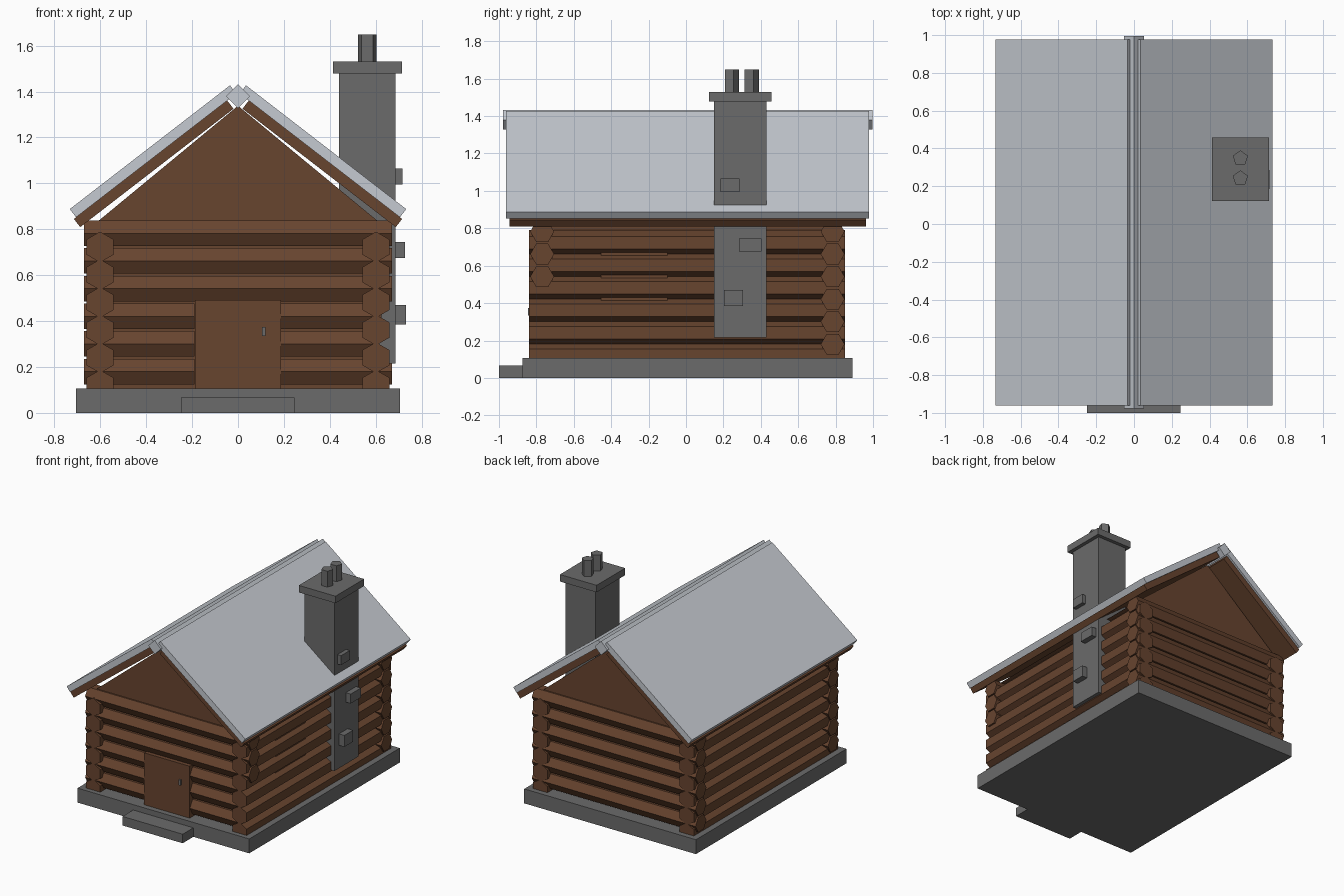
import bpy, bmesh, math
from mathutils import Vector

cube = bpy.data.objects.get("Cube")
if cube:
    bpy.data.objects.remove(cube, do_unlink=True)


def material(name, r, g, b):
    m = bpy.data.materials.new(name)
    m.use_nodes = True
    m.diffuse_color = (r, g, b, 1)
    m.node_tree.nodes["Principled BSDF"].inputs["Base Color"].default_value = (r, g, b, 1)
    return m


WOOD = material("brown wood", 0.137, 0.058, 0.028)
STONE = material("grey stone", 0.146, 0.146, 0.146)
ROOF = material("pale roof", 0.56, 0.59, 0.635)


def prism(name, outline, axis, start, end, mat):
    """Extrude a flat outline along x, y or z; the outline uses the other two axes in order."""
    def place(p, t):
        a, b = p
        return {"x": (t, a, b), "y": (a, t, b), "z": (a, b, t)}[axis]

    bm = bmesh.new()
    near = [bm.verts.new(place(p, start)) for p in outline]
    far = [bm.verts.new(place(p, end)) for p in outline]
    bm.faces.new(near)
    bm.faces.new(far)
    n = len(outline)
    for i in range(n):
        j = (i + 1) % n
        bm.faces.new((near[i], near[j], far[j], far[i]))
    bmesh.ops.recalc_face_normals(bm, faces=bm.faces)
    mesh = bpy.data.meshes.new(name)
    bm.to_mesh(mesh)
    bm.free()
    mesh.materials.append(mat)
    obj = bpy.data.objects.new(name, mesh)
    bpy.context.collection.objects.link(obj)
    return obj


def box(name, x, y, z, mat):
    return prism(name, [(x[0], y[0]), (x[1], y[0]), (x[1], y[1]), (x[0], y[1])], "z", z[0], z[1], mat)


def polygon(cx, cy, radius, sides, turn=0.0):
    angles = [turn + math.tau * i / sides for i in range(sides)]
    return [(cx + radius * math.cos(a), cy + radius * math.sin(a)) for a in angles]


# Foundation and doorstep
box("foundation", (-0.705, 0.705), (-0.875, 0.89), (0, 0.107), STONE)
box("doorstep", (-0.248, 0.246), (-1.0, -0.87), (0, 0.067), STONE)

# Log walls, the two directions interlocking by half a log
PITCH = 0.1205
for i in range(6):
    z_side = 0.12 + i * PITCH
    for side, x in (("right", -0.601), ("left", 0.601)):
        prism(f"{side}_wall_log", polygon(x, z_side, 0.0672, 6, math.pi / 6), "y", -0.84, 0.85, WOOD)
    z_end = 0.18 + i * PITCH
    prism("back_wall_log", polygon(0.784, z_end, 0.064, 6), "x", -0.672, 0.672, WOOD)
    # The lower front logs stop at the doorway
    spans = [(-0.672, -0.19), (0.188, 0.6)] if i < 3 else [(-0.672, 0.672)]
    for a, b in spans:
        prism("front_wall_log", polygon(-0.769, z_end, 0.064, 6), "x", a, b, WOOD)

box("inner_wall", (-0.58, 0.58), (-0.745, 0.76), (0.1, 0.83), WOOD)
box("window_board", (0.58, 0.626), (-0.455, -0.1), (0.415, 0.68), WOOD)

# Door and handle
box("door", (-0.187, 0.187), (-0.834, -0.745), (0.1, 0.492), WOOD)
box("door_handle", (0.105, 0.119), (-0.846, -0.83), (0.335, 0.375), STONE)

# Gable
prism("gable", [(-0.61, 0.835), (0.61, 0.835), (0, 1.338)], "y", -0.79, 0.805, WOOD)

# Roof: a pale panel over a wooden deck on each slope
eave, crest = Vector((0.733, 0.888)), Vector((0.035, 1.427))
down = (eave - crest).normalized()
inward = Vector((down.y, -down.x))


def slope_board(top, bottom, depth, thickness):
    a, b = top + inward * depth, bottom + inward * depth
    return [a, b, b + inward * thickness, a + inward * thickness]


panel = slope_board(crest, eave, 0, 0.045)
deck = slope_board(crest + down * 0.05, eave + down * 0.012, 0.045, 0.045)
for sign, side in ((1, "left"), (-1, "right")):
    prism(f"{side}_roof_panel", [(sign * p.x, p.y) for p in panel], "y", -0.962, 0.978, ROOF)
    prism(f"{side}_roof_deck", [(sign * p.x, p.y) for p in deck], "y", -0.945, 0.962, WOOD)
prism("ridge_beam", polygon(0, 1.38, 0.052, 4), "y", -0.978, 0.996, ROOF)

# Chimney with cap, pots and jutting stones
box("chimney", (0.44, 0.687), (0.15, 0.43), (0.215, 1.49), STONE)
box("chimney_cap", (0.414, 0.715), (0.122, 0.457), (1.478, 1.53), STONE)
for y in (0.242, 0.348):
    prism("chimney_pot", polygon(0.563, y, 0.042, 5, math.pi / 2), "z", 1.52, 1.648, STONE)
for x, y, z in ((0.717, 0.185, 0.995), (0.727, 0.283, 0.675), (0.731, 0.203, 0.385)):
    size = 0.12 if z == 0.675 else 0.102
    box("chimney_stone", (0.66, x), (y, y + size), (z, z + (0.085 if z < 0.5 else 0.07)), STONE)
